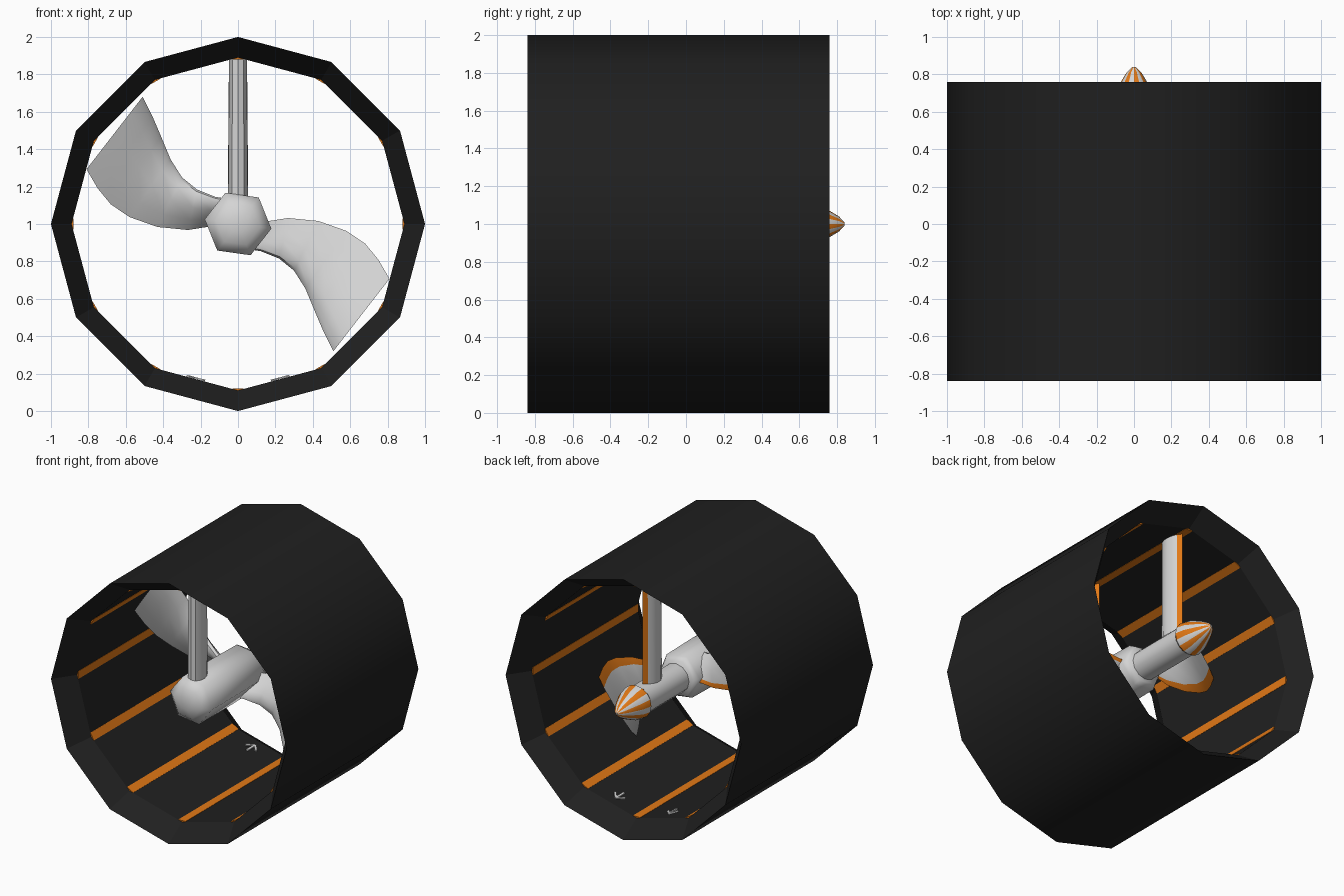
import bpy, bmesh, math
from mathutils import Vector

if "Cube" in bpy.data.objects:
    bpy.data.objects.remove(bpy.data.objects["Cube"])


def material(name, col):
    m = bpy.data.materials.new(name)
    m.diffuse_color = (*col, 1)
    m.use_nodes = True
    m.node_tree.nodes["Principled BSDF"].inputs["Base Color"].default_value = m.diffuse_color
    return m


BLACK = material("black", (0.014, 0.014, 0.014))
GREY = material("light grey", (0.66, 0.66, 0.66))
ORANGE = material("orange", (0.76, 0.19, 0.008))


def finish(name, bm, mats, smooth=35):
    bmesh.ops.recalc_face_normals(bm, faces=bm.faces)
    me = bpy.data.meshes.new(name)
    bm.to_mesh(me)
    bm.free()
    ob = bpy.data.objects.new(name, me)
    bpy.context.collection.objects.link(ob)
    for m in mats:
        me.materials.append(m)
    if smooth:
        bpy.ops.object.select_all(action='DESELECT')
        ob.select_set(True)
        bpy.context.view_layer.objects.active = ob
        bpy.ops.object.shade_smooth_by_angle(angle=math.radians(smooth))
    return ob


def loft(bm, rings, closed=False):
    """Skin rings of points; returns faces with (ring index, side index)."""
    vr = [[bm.verts.new(p) for p in r] for r in rings]
    n, k, out = len(vr[0]), len(vr), []
    for i in range(k if closed else k - 1):
        a, b = vr[i], vr[(i + 1) % k]
        for j in range(n):
            q = (j + 1) % n
            out.append((bm.faces.new((a[j], a[q], b[q], b[j])), i, j))
    if not closed:
        bm.faces.new(vr[0])
        bm.faces.new(vr[-1])
    return out


def ring(r, y, n, turn=0.0):
    """Regular polygon around the lengthwise axis."""
    ang = [math.radians(turn) + math.tau * j / n for j in range(n)]
    return [(r * math.cos(a), y, 1 + r * math.sin(a)) for a in ang]


def box(name, centre, xaxis, yaxis, size, mat):
    x, y = Vector(xaxis).normalized(), Vector(yaxis).normalized()
    z = x.cross(y)
    bm = bmesh.new()
    bmesh.ops.create_cube(bm, size=1)
    for v in bm.verts:
        c = v.co.copy()
        v.co = Vector(centre) + x * c.x * size[0] + y * c.y * size[1] + z * c.z * size[2]
    return finish(name, bm, [mat], 0)


# Twelve-sided duct with flared openings at both ends
bm = bmesh.new()
loft(bm, [ring(1, -.84, 12), ring(1, .76, 12), ring(.89, .60, 12), ring(.89, -.68, 12)], True)
duct = finish("duct", bm, [BLACK])
for p in duct.data.polygons:
    c = p.center
    if math.hypot(c.x, c.z - 1) < .92:
        p.use_smooth = False

# Orange strips along the inner corners
for i in range(12):
    a = math.tau * i / 12
    r = .886
    box("inner_strip", (r * math.cos(a), -.04, 1 + r * math.sin(a)),
        (-math.sin(a), 0, math.cos(a)), (0, 1, 0), (.06, 1.28, .012), ORANGE)

# Small arrow marks on the two lowest inner faces
for s in (-1, 1):
    along = Vector((math.cos(math.radians(15)), 0, s * math.sin(math.radians(15))))
    fwd = Vector((0, 1, 0))
    c = Vector((s * .225, .48, .176))
    for turn, start in ((0, 0), (140, .05), (-140, .05)):
        t = math.radians(turn)
        d = fwd * math.cos(t) + along * math.sin(t)
        mid = c + fwd * start + (d * .035 if turn else Vector())
        box("arrow_mark", mid, d, d.cross(along.cross(fwd)),
            (.07 if turn else .10, .016, .009), GREY)

# Six-sided hub with a domed front
bm = bmesh.new()
loft(bm, [ring(r, y, 6, -8) for r, y in
          ((.05, -.64), (.12, -.62), (.18, -.57), (.18, -.2), (.175, .08), (.15, .12))])
finish("hub", bm, [GREY], 65)

# Rear shaft
bm = bmesh.new()
loft(bm, [ring(.11, .08, 12), ring(.11, .61, 12)])
finish("rear_shaft", bm, [GREY])

# Striped tail cone
bm = bmesh.new()
faces = loft(bm, [ring(r, y, 16) for r, y in
                  ((.11, .58), (.126, .60), (.112, .67), (.07, .76), (.04, .81), (.008, .84))])
for f, i, j in faces:
    f.material_index = j % 2
finish("tail_cone", bm, [GREY, ORANGE])

# Streamlined struts, orange along the trailing edge
half = [(.03, -.08), (.048, -.04), (.05, 0), (.04, .04), (.022, .075)]
section = [(0, -.092)] + half + [(0, .105)] + [(-x, y) for x, y in reversed(half)]
for name, y0 in (("front_strut", -.48), ("rear_strut", .42)):
    bm = bmesh.new()
    faces = loft(bm, [[(x * w, y0 + y, z) for x, y in section]
                      for z, w in ((1.06, 1.1), (1.88, .97))])
    for f, i, j in faces:
        f.material_index = int(j in (5, 6))
    finish(name, bm, [GREY, ORANGE])

# Two curved blades: (trailing x, z, y, leading x, z, y) for each section, root to tip
stations = [(.05, .02, .08, .03, -.13, -.12),
            (.166, .016, .06, .12, -.145, -.08),
            (.267, .032, .05, .22, -.185, -.03),
            (.43, .016, .04, .30, -.25, .0),
            (.58, -.037, .02, .36, -.345, .0),
            (.68, -.105, -.02, .41, -.465, -.03),
            (.75, -.19, -.06, .455, -.57, -.08),
            (.81, -.293, -.10, .51, -.68, -.13)]
# Loop around the blade section: position across the chord and depth offset
around = [(0, 0), (.25, -.03), (.55, -.055), (.8, -.05), (.95, -.028),
          (1, 0), (.9, .02), (.6, .03), (.17, .018)]
for side, s in (("right", 1), ("left", -1)):
    bm = bmesh.new()
    rings = []
    for ax, az, ay, bx, bz, by in stations:
        rings.append([(s * (ax + (bx - ax) * t), ay + (by - ay) * t + d,
                       1 + s * (az + (bz - az) * t)) for t, d in around])
    for f, i, j in loft(bm, rings):
        f.material_index = int(j == 8)
    finish(side + "_blade", bm, [GREY, ORANGE], 45)
